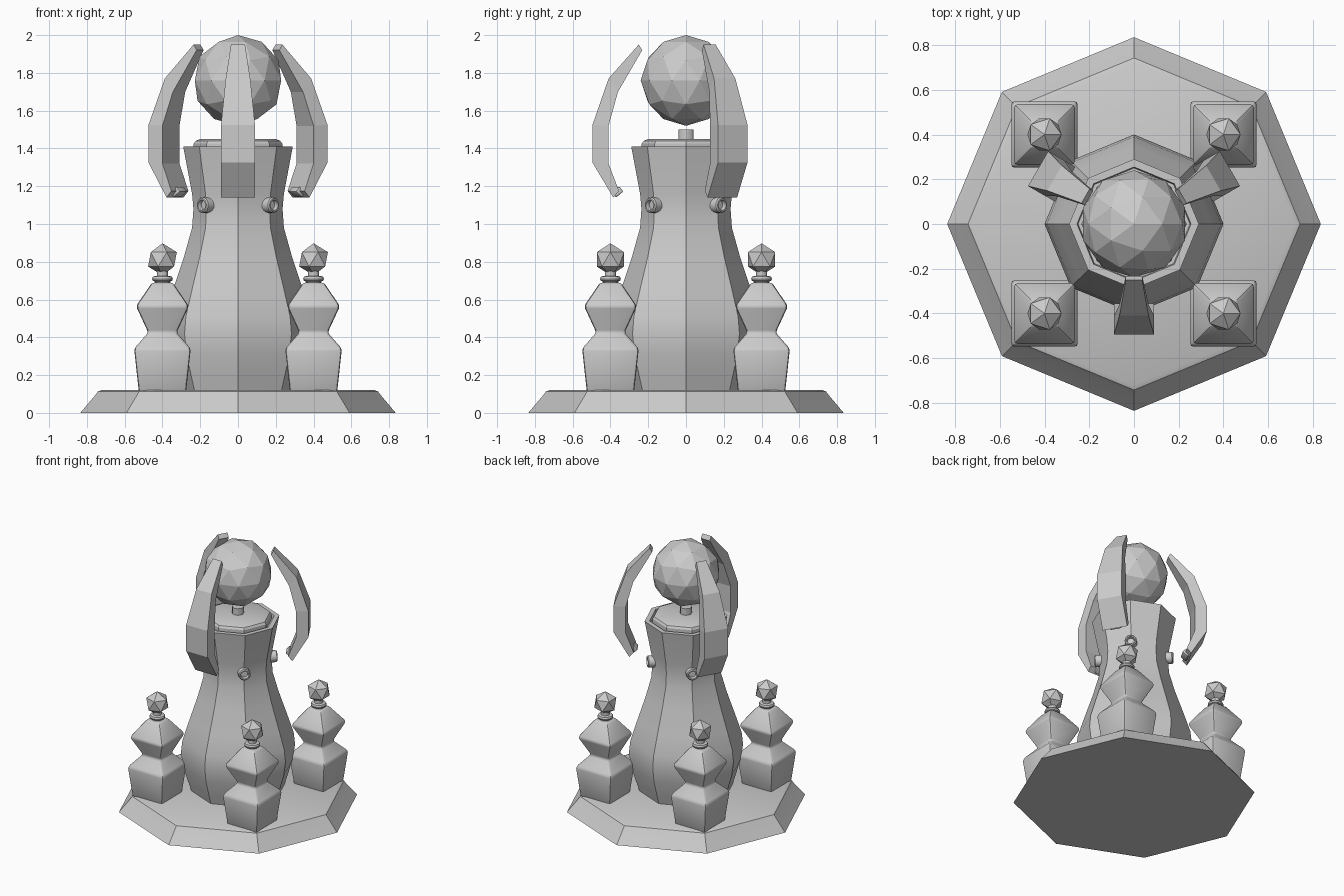
import bpy, bmesh
from math import radians, sqrt, cos, sin, pi
from mathutils import Matrix, Vector

if "Cube" in bpy.data.objects:
    bpy.data.objects.remove(bpy.data.objects["Cube"])


def finish(name, bm, mat=None, smooth=True):
    if mat:
        bm.transform(mat)
    bmesh.ops.recalc_face_normals(bm, faces=bm.faces)
    me = bpy.data.meshes.new(name)
    bm.to_mesh(me)
    bm.free()
    if smooth:
        for p in me.polygons:
            p.use_smooth = True
        me.set_sharp_from_angle(angle=radians(30))
    ob = bpy.data.objects.new(name, me)
    bpy.context.collection.objects.link(ob)
    return ob


def lathe(name, profile, sides, phase=0.0, mat=None, bevel=0.0):
    """Stack of regular n-gons following (radius, z), capped at both ends."""
    bm = bmesh.new()
    rings = [[bm.verts.new((r * cos(phase + 2 * pi * i / sides),
                            r * sin(phase + 2 * pi * i / sides), z))
              for i in range(sides)] for r, z in profile]
    for a, b in zip(rings, rings[1:]):
        for i in range(sides):
            j = (i + 1) % sides
            bm.faces.new((a[i], a[j], b[j], b[i]))
    bm.faces.new(rings[0][::-1])
    bm.faces.new(rings[-1])
    if bevel:
        bmesh.ops.bevel(bm, geom=bm.edges[:], offset=bevel, segments=2,
                        profile=0.5, affect='EDGES', clamp_overlap=True)
    return finish(name, bm, mat)


def ball(name, radius, loc, subdiv):
    bm = bmesh.new()
    bmesh.ops.create_icosphere(bm, subdivisions=subdiv, radius=radius)
    return finish(name, bm, Matrix.Translation(loc), smooth=False)


# octagonal plinth
lathe("plinth", [(0.835, 0), (0.755, 0.095), (0.742, 0.113), (0.72, 0.122)], 8)

# vase-shaped body with a recessed rim
lathe("body", [(0.32, 0.10), (0.345, 0.18), (0.385, 0.31), (0.4, 0.42), (0.39, 0.51),
               (0.345, 0.65), (0.285, 0.83), (0.243, 0.98), (0.236, 1.08), (0.243, 1.16),
               (0.29, 1.41), (0.255, 1.41), (0.25, 1.385)], 8)
lathe("body_lid", [(0.235, 1.38), (0.235, 1.425), (0.225, 1.44), (0.2, 1.45)], 8)

# orb on its stem
lathe("orb_stem", [(0.04, 1.44), (0.04, 1.5)], 12)
ball("orb", 0.24, (0, 0, 1.76), 2)

# studs around the neck, hollow ended
for k in range(4):
    m = (Matrix.Rotation(radians(45 + 90 * k), 4, 'Z') @ Matrix.Translation((0.2, 0, 1.1))
         @ Matrix.Rotation(pi / 2, 4, 'Y'))
    lathe("neck_stud", [(0.042, 0), (0.042, 0.065), (0.036, 0.072), (0.028, 0.072),
                        (0.024, 0.05)], 16, mat=m)

# three claws: (outer r, outer z, inner r, inner z, half width)
CLAW = [(0.385, 1.14, 0.355, 1.175, 0.09), (0.495, 1.325, 0.41, 1.32, 0.09),
        (0.495, 1.525, 0.41, 1.52, 0.09), (0.41, 1.77, 0.36, 1.70, 0.065),
        (0.25, 1.95, 0.232, 1.92, 0.037)]
for deg in (-90, 30, 150):
    spin = Matrix.Rotation(radians(deg), 4, 'Z')
    bm = bmesh.new()
    rings = [[bm.verts.new(c) for c in ((ro, -w, zo), (ro, w, zo), (ri, w, zi), (ri, -w, zi))]
             for ro, zo, ri, zi, w in CLAW]
    for a, b in zip(rings, rings[1:]):
        for i in range(4):
            j = (i + 1) % 4
            bm.faces.new((a[i], a[j], b[j], b[i]))
    bm.faces.new(rings[0])
    bm.faces.new(rings[-1])
    finish("claw", bm, spin, smooth=False)
    # small foot at the lower end of the claw
    bm = bmesh.new()
    bmesh.ops.create_cube(bm, size=1)
    bmesh.ops.scale(bm, vec=Vector((0.05, 0.08, 0.035)), verts=bm.verts)
    bmesh.ops.bevel(bm, geom=bm.edges[:], offset=0.006, segments=2, profile=0.5, affect='EDGES')
    finish("claw_foot", bm, spin @ Matrix.Translation((0.362, 0, 1.17))
           @ Matrix.Rotation(radians(40), 4, 'Y'))

# four square corner turrets topped by faceted finials
TURRET = [(0.125, 0.11), (0.15, 0.34), (0.075, 0.425), (0.14, 0.565), (0.055, 0.69)]
for sx in (-1, 1):
    for sy in (-1, 1):
        m = Matrix.Translation((0.4 * sx, 0.4 * sy, 0))
        lathe("turret", [(h * sqrt(2), z) for h, z in TURRET], 4, pi / 4, m, bevel=0.014)
        lathe("turret_collar", [(0.04, 0.67), (0.04, 0.695), (0.052, 0.7), (0.055, 0.71),
                                (0.05, 0.722), (0.03, 0.726), (0.03, 0.76)], 16, mat=m)
        ball("finial", 0.085, (0.4 * sx, 0.4 * sy, 0.813), 1)
